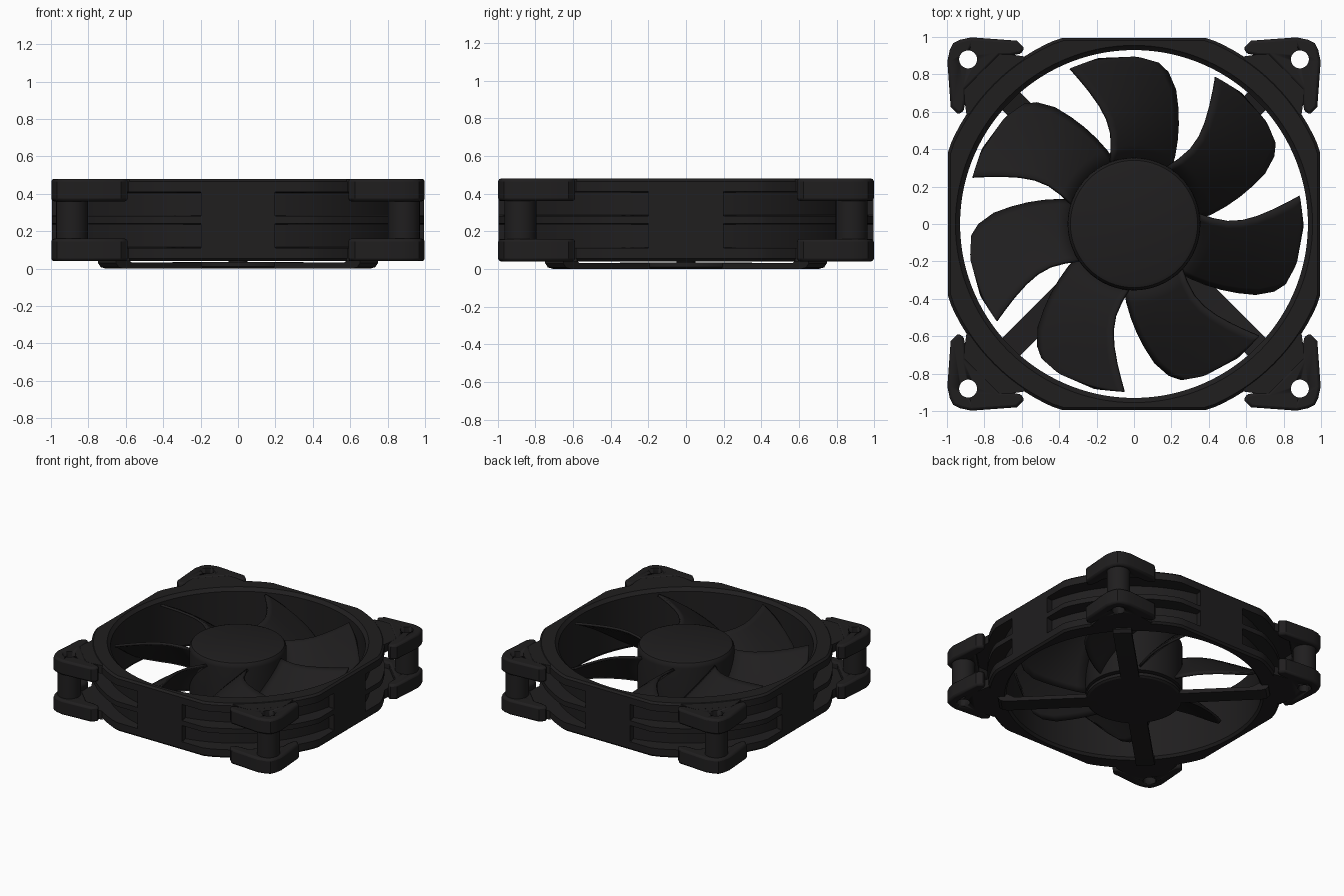
import bpy, bmesh
from math import sin, cos, radians, degrees, atan, pi
from mathutils import Matrix

if "Cube" in bpy.data.objects:
    bpy.data.objects.remove(bpy.data.objects["Cube"])

black = bpy.data.materials.new("black_plastic")
black.diffuse_color = (0.014, 0.013, 0.0135, 1)
black.use_nodes = True
black.node_tree.nodes["Principled BSDF"].inputs["Base Color"].default_value = black.diffuse_color


def finish(bm, name, smooth=30):
    bmesh.ops.remove_doubles(bm, verts=bm.verts, dist=1e-5)
    bmesh.ops.recalc_face_normals(bm, faces=bm.faces)
    me = bpy.data.meshes.new(name)
    bm.to_mesh(me)
    bm.free()
    ob = bpy.data.objects.new(name, me)
    bpy.context.collection.objects.link(ob)
    me.materials.append(black)
    bpy.ops.object.select_all(action='DESELECT')
    bpy.context.view_layer.objects.active = ob
    ob.select_set(True)
    bpy.ops.object.shade_smooth_by_angle(angle=radians(smooth))
    return ob


def prism(bm, pts, z0, z1, mat=Matrix()):
    """Extrude a 2D outline from z0 to z1, then transform it."""
    lo = [bm.verts.new(mat @ Matrix.Translation((x, y, z0)).translation) for x, y in pts]
    hi = [bm.verts.new(mat @ Matrix.Translation((x, y, z1)).translation) for x, y in pts]
    n = len(pts)
    bm.faces.new(lo[::-1])
    bm.faces.new(hi)
    for i in range(n):
        j = (i + 1) % n
        bm.faces.new((lo[i], lo[j], hi[j], hi[i]))


def sweep(bm, angles, profile, closed):
    """Lathe where profile(angle) gives (r, z) points."""
    rings = []
    for a in angles:
        c, s = cos(radians(a)), sin(radians(a))
        rings.append([bm.verts.new((r * c, r * s, z)) for r, z in profile(a)])
    m = len(rings[0])
    for i, ra in enumerate(rings):
        rb = rings[(i + 1) % len(rings)]
        for k in range(m if closed else m - 1):
            l = (k + 1) % m
            bm.faces.new((ra[k], rb[k], rb[l], ra[l]))


def circle(cx, cy, r, n=32):
    return [(cx + r * cos(2 * pi * i / n), cy + r * sin(2 * pi * i / n)) for i in range(n)]


# Frame ring: round bore, flat-sided outside, pockets between flanges
PAD = degrees(atan(0.2))


def frame_profile(a):
    c, s = abs(cos(radians(a))), abs(sin(radians(a)))
    R = min(1.07, 0.995 / max(c, s))
    off = abs((a + 45) % 90 - 45)
    G = R if off <= PAD + 0.05 else 0.965
    return [(0.945, 0.04), (R - 0.015, 0.04), (R, 0.055), (R, 0.11), (G, 0.115),
            (G, 0.235), (R, 0.24), (R, 0.28), (G, 0.285), (G, 0.405), (R, 0.41),
            (R, 0.465), (R - 0.015, 0.48), (0.955, 0.48), (0.945, 0.468),
            (0.93, 0.455), (0.93, 0.06)]


angles = {float(a) for a in range(0, 360, 3)}
for q in range(0, 360, 90):
    for e in (PAD, PAD + 0.3):
        angles |= {(q + e) % 360, (q - e) % 360}
bm = bmesh.new()
sweep(bm, sorted(angles), frame_profile, True)
finish(bm, "frame_ring")

# Corner mounts: hooked plates top and bottom, webs to the ring, screw posts
bm = bmesh.new()
prism(bm, circle(0.887, 0.88, 0.048), -0.1, 0.6)
cutter = finish(bm, "screw_hole_cutter")
cutter.hide_render = True
cutter.hide_viewport = False
cutter.display_type = 'WIRE'

half = [(0.72, 0.9), (0.66, 0.90), (0.61, 0.91), (0.59, 0.925), (0.59, 0.945),
        (0.625, 0.98), (0.87, 0.998), (0.93, 0.985)]
outline = half + [(0.967, 0.967)] + [(y, x) for x, y in half[::-1]]
web = [(0.64, 0.80), (0.58, 0.895), (0.65, 0.905), (0.74, 0.92),
       (0.92, 0.74), (0.905, 0.65), (0.895, 0.58), (0.80, 0.64)]


def mount(name, build, bevel):
    bm = bmesh.new()
    build(bm)
    ob = finish(bm, name)
    if bevel:
        b = ob.modifiers.new("bevel", 'BEVEL')
        b.width, b.segments, b.limit_method = bevel, 2, 'ANGLE'
        b.angle_limit = radians(50)
    cut = ob.modifiers.new("hole", 'BOOLEAN')
    cut.object, cut.operation, cut.solver = cutter, 'DIFFERENCE', 'EXACT'
    m = ob.modifiers.new("mirror", 'MIRROR')
    m.use_axis = (True, True, False)
    m.use_clip = False
    m.mirror_object = None


for label, z0, z1 in (("lower", 0.04, 0.16), ("upper", 0.36, 0.48)):
    mount(label + "_corner_pads", lambda bm: prism(bm, outline, z0, z1), 0.015)
    wz = (0.04, 0.11) if label == "lower" else (0.41, 0.476)
    mount(label + "_corner_webs", lambda bm: prism(bm, web, *wz), 0)
mount("screw_posts", lambda bm: prism(bm, circle(0.887, 0.88, 0.085), 0.14, 0.38), 0)
cutter.hide_set(True)

# Motor base and four diagonal struts
ring = [i * 5.625 for i in range(64)]
bm = bmesh.new()
sweep(bm, ring, lambda a: [(0, 0), (0.335, 0), (0.35, 0.01), (0.35, 0.034), (0.05, 0.034),
                           (0.05, 0.08), (0, 0.08)], False)
finish(bm, "motor_base")

side = [(0.2, 0), (0.93, 0), (0.97, 0.008), (0.99, 0.03), (0.99, 0.06),
        (0.92, 0.06), (0.87, 0.032), (0.2, 0.032)]
bm = bmesh.new()
for k in range(4):
    turn = Matrix.Rotation(radians(45 + 90 * k), 4, 'Z') @ Matrix.Rotation(pi / 2, 4, 'X')
    prism(bm, side, -0.068, 0.068, turn)
finish(bm, "struts")

# Rotor hub
bm = bmesh.new()
sweep(bm, ring, lambda a: [(0, 0.475), (0.32, 0.475), (0.34, 0.468), (0.352, 0.45),
                           (0.355, 0.43), (0.355, 0.055), (0, 0.055)], False)
finish(bm, "rotor_hub")

# Seven swept blades: rows of (radius, leading angle, trailing angle)
rows = [(0.34, 112, 56), (0.42, 106.5, 59.5), (0.50, 104.2, 63), (0.58, 104.5, 66.3),
        (0.66, 106.2, 69.5), (0.75, 108.6, 73), (0.83, 110.7, 77.5),
        (0.87, 111.7, 81.5), (0.888, 112.1, 88), (0.898, 112.4, 102)]
N = 12
bm = bmesh.new()
for b in range(7):
    grid = []
    for r, lead, trail in rows:
        f = (r - 0.34) / 0.56
        base = 56 + 24 * f
        z_lead, z_trail = 0.42 + 0.03 * f, 0.08 + 0.05 * f
        line = []
        for i in range(N + 1):
            a = trail + (lead - trail) * i / N
            u = (a - base) / (lead - base)
            u *= 1 + 0.25 * (1 - u)
            t = radians(a + b * 360 / 7)
            line.append(bm.verts.new((r * cos(t), r * sin(t), z_trail + (z_lead - z_trail) * u)))
        grid.append(line)
    for p, q in zip(grid, grid[1:]):
        for i in range(N):
            bm.faces.new((p[i], q[i], q[i + 1], p[i + 1]))
blades = finish(bm, "fan_blades", 40)
s = blades.modifiers.new("thickness", 'SOLIDIFY')
s.thickness, s.offset = 0.018, 0
